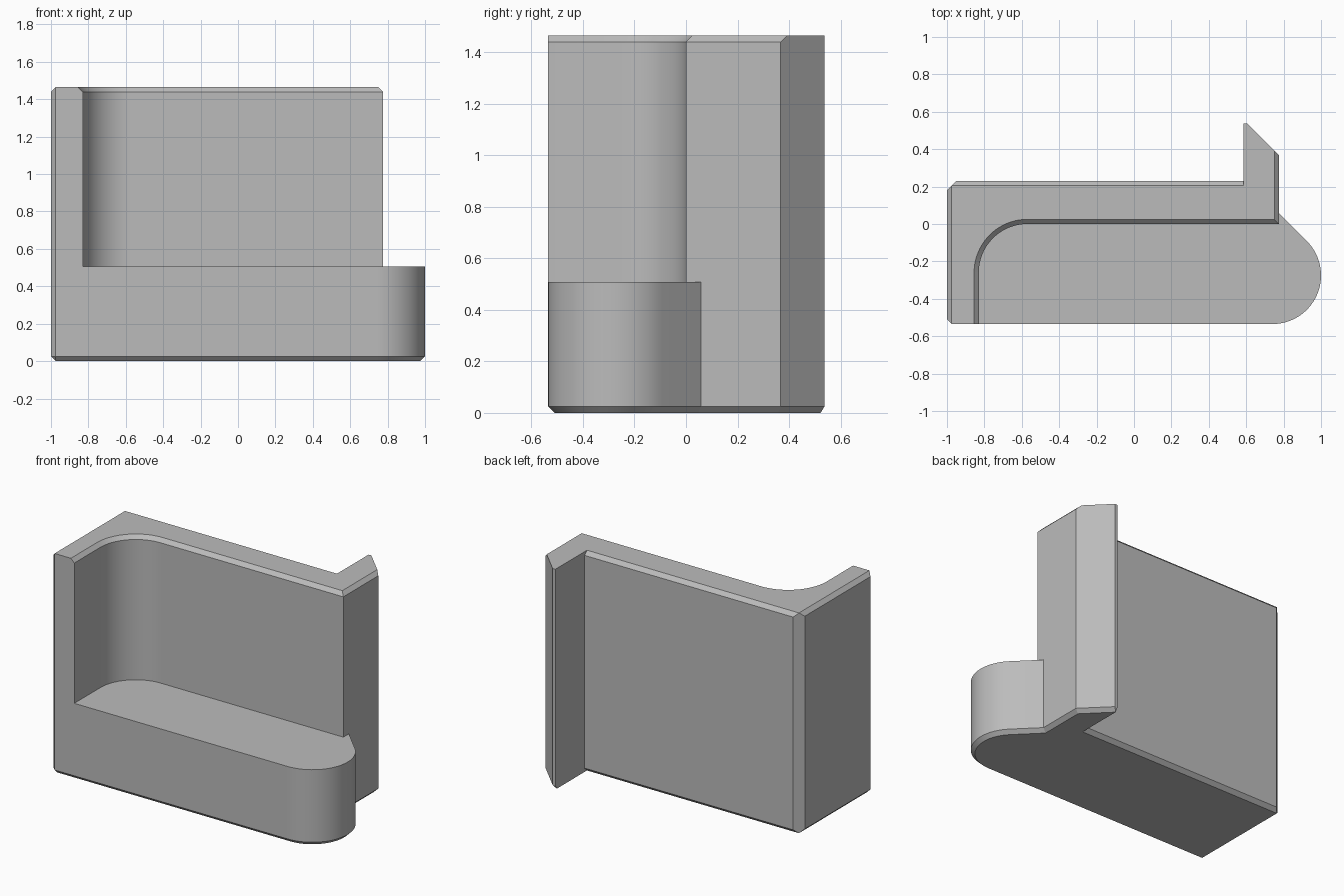
import bpy, bmesh, math
from mathutils import Vector

if "Cube" in bpy.data.objects:
    bpy.data.objects.remove(bpy.data.objects["Cube"])

C = 0.025                                   # chamfer size
Z_LEDGE, Z_TOP = 0.507, 1.465
R = 0.26                                    # radius of nose and inner corner


def arc(cx, cy, a0, a1, n):
    return [(cx + R * math.cos(math.radians(a0 + (a1 - a0) * i / n)),
             cy + R * math.sin(math.radians(a0 + (a1 - a0) * i / n))) for i in range(n + 1)]


def inset(pts, dist):
    """Move each edge of a counter-clockwise outline inward by its own distance."""
    out = []
    for i, p in enumerate(pts):
        p, a, b = Vector(p), Vector(pts[i - 1]), Vector(pts[(i + 1) % len(pts)])
        u, v = (p - a).normalized(), (b - p).normalized()
        n1, n2 = Vector((-u.y, u.x)), Vector((-v.y, v.x))
        d1, d2 = dist[i - 1], dist[i]
        det = n1.x * n2.y - n1.y * n2.x
        if abs(det) < 1e-4:
            q = p + n2 * d2
        else:
            q = p + Vector(((d1 * n2.y - d2 * n1.y) / det, (n1.x * d2 - n2.x * d1) / det))
        out.append((q.x, q.y))
    return out


# Outline shared by the base and the tall wall: hook, back, left end
shared = [(0.775, 0.058), (0.775, 0.3675), (0.605, 0.5375), (0.585, 0.5375), (0.585, 0.23),
          (-0.95, 0.23), (-1, 0.18), (-1, -0.51), (-0.975, -0.535), (-0.83, -0.535)]
nose = arc(0.74, -0.275, -90, 45, 28)       # rounded ledge end
inner = arc(-0.57, -R, 180, 90, 20) + [(0.775, 0)]   # wall face above the ledge
base, wall = shared + nose, shared + inner

# Chamfer per edge, at the bottom and at the top
low = [C, C, C * math.sqrt(2) - 0.02, 0, C, 0, C, C / math.sqrt(2), C]
high = [C, 0, 0, 0, C, 0, C, 0, 0]
base_low = inset(base, low + [C] * (len(base) - len(low)))
wall_high = inset(wall, high + [C] * (len(wall) - len(high)))

bm = bmesh.new()


def face(pts):
    bm.faces.new([bm.verts.new(p) for p in pts])


def band(lo, z0, hi, z1):
    n = len(lo)
    for i in range(n):
        j = (i + 1) % n
        face([(*lo[i], z0), (*lo[j], z0), (*hi[j], z1), (*hi[i], z1)])


# Base with chamfered underside
face([(*p, 0) for p in reversed(base_low)])
band(base_low, 0, base, C)
band(base, C, base, Z_LEDGE)
# Ledge top
face([(*p, Z_LEDGE) for p in [shared[-1]] + nose + [shared[0]] + inner[::-1]])
# Tall wall with chamfered rim
band(wall, Z_LEDGE, wall, Z_TOP - C)
band(wall, Z_TOP - C, wall_high, Z_TOP)
face([(*p, Z_TOP) for p in wall_high])

bmesh.ops.remove_doubles(bm, verts=bm.verts, dist=1e-4)
bmesh.ops.dissolve_limit(bm, angle_limit=math.radians(0.5), verts=bm.verts, edges=bm.edges)
bmesh.ops.recalc_face_normals(bm, faces=bm.faces)

mesh = bpy.data.meshes.new("ledge_bracket")
bm.to_mesh(mesh)
bm.free()
obj = bpy.data.objects.new("ledge_bracket", mesh)
bpy.context.collection.objects.link(obj)

grey = bpy.data.materials.new("plain_grey")
grey.diffuse_color = (0.5, 0.5, 0.5, 1)
grey.use_nodes = True
grey.node_tree.nodes["Principled BSDF"].inputs["Base Color"].default_value = grey.diffuse_color
mesh.materials.append(grey)

bpy.context.view_layer.objects.active = obj
obj.select_set(True)
bpy.ops.object.shade_smooth_by_angle(angle=math.radians(30))
